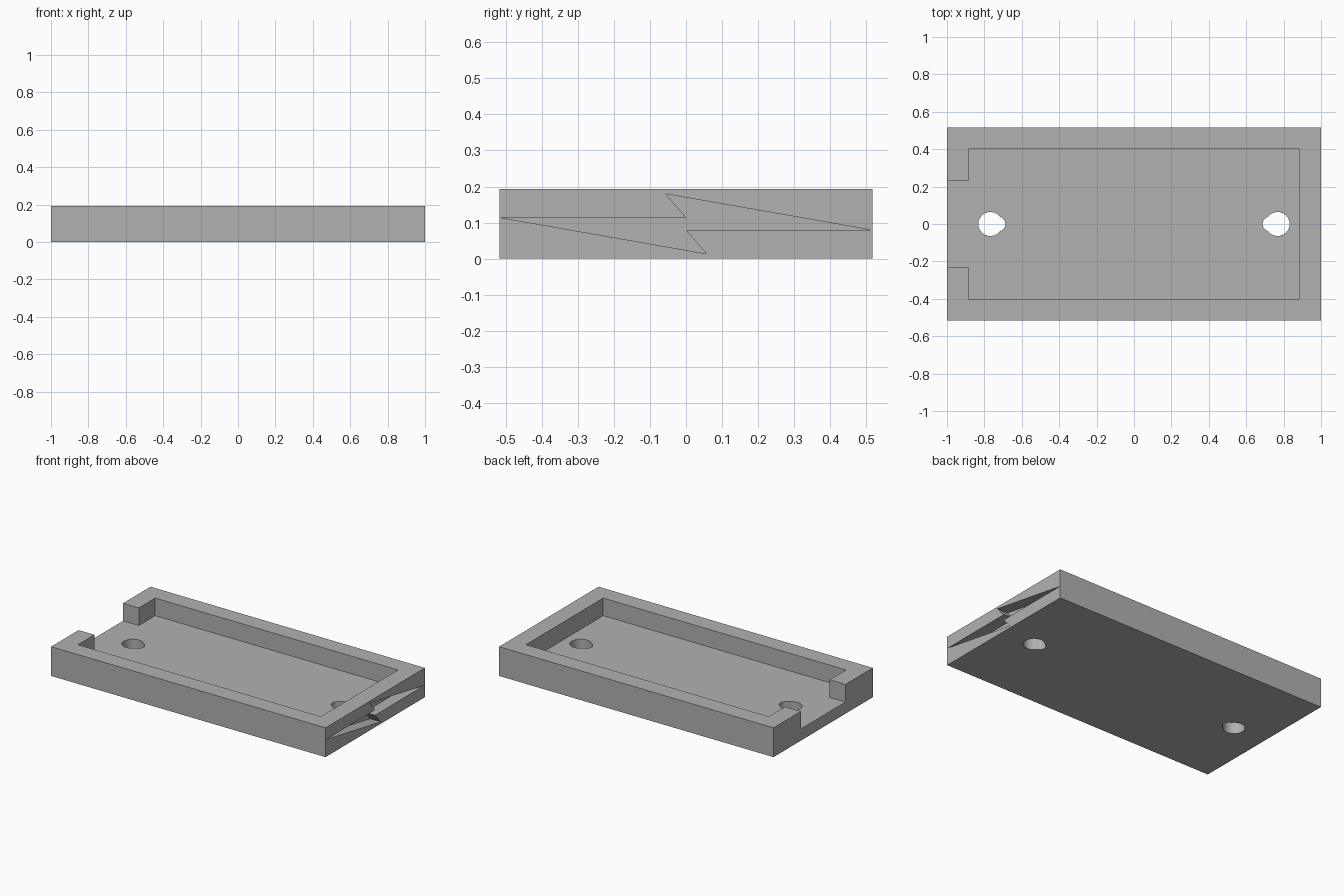
import bpy
import bmesh
from math import radians
from mathutils import Vector

cube = bpy.data.objects.get("Cube")
if cube:
    bpy.data.objects.remove(cube, do_unlink=True)

LENGTH, WIDTH, HEIGHT = 2.0, 1.034, 0.193
WALL, FLOOR, OUTLET = 0.115, 0.077, 0.232
OVER = 0.1  # how far cutters reach past the body

grey = bpy.data.materials.new("plain grey")
grey.use_nodes = True
colour = (0.445, 0.445, 0.445, 1.0)
grey.diffuse_color = colour
grey.node_tree.nodes["Principled BSDF"].inputs["Base Color"].default_value = colour


def prism(name, points, along):
    """Extrude a closed outline of 3D points along a vector."""
    bm = bmesh.new()
    face = bm.faces.new([bm.verts.new(p) for p in points])
    made = bmesh.ops.extrude_face_region(bm, geom=[face])["geom"]
    bmesh.ops.translate(bm, vec=Vector(along),
                        verts=[g for g in made if isinstance(g, bmesh.types.BMVert)])
    bmesh.ops.recalc_face_normals(bm, faces=bm.faces)
    mesh = bpy.data.meshes.new(name)
    bm.to_mesh(mesh)
    bm.free()
    mesh.materials.append(grey)
    obj = bpy.data.objects.new(name, mesh)
    bpy.context.collection.objects.link(obj)
    return obj


def cut(body, cutter):
    """Subtract a cutter from the body and discard it."""
    cutter.hide_render = True
    bpy.context.view_layer.objects.active = body
    mod = body.modifiers.new("cut", 'BOOLEAN')
    mod.operation = 'DIFFERENCE'
    mod.solver = 'EXACT'
    mod.object = cutter
    bpy.ops.object.modifier_apply(modifier=mod.name)
    bpy.data.objects.remove(cutter, do_unlink=True)


def bore(x, radius):
    """Round cutter standing through the floor."""
    bpy.ops.mesh.primitive_cylinder_add(vertices=48, radius=radius, depth=1, location=(x, 0, 0))
    return bpy.context.object


# Tray body
hx, hy = LENGTH / 2, WIDTH / 2
tray = prism("tray", [(-hx, -hy, 0), (hx, -hy, 0), (hx, hy, 0), (-hx, hy, 0)], (0, 0, HEIGHT))

# Pocket with an outlet through the right end wall
ix, iy = hx - WALL, hy - WALL
half = [(ix, iy), (-ix, iy), (-ix, OUTLET), (-hx - OVER, OUTLET)]
outline = half + [(x, -y) for x, y in reversed(half)]
cut(tray, prism("pocket_cutter", [(x, y, FLOOR) for x, y in outline], (0, 0, HEIGHT)))

# Keyhole mounting holes, narrow ends towards the middle
for side in (-1, 1):
    cut(tray, bore(side * 0.768, 0.064))
    cut(tray, bore(side * 0.728, 0.04))

# Zigzag recess in the left end, point symmetric about its centre
zigzag = [(-0.513, 0.017), (0.0, 0.018), (-0.057, 0.083)]
zigzag += [(-y, -z) for y, z in zigzag]
cut(tray, prism("zigzag_cutter",
                [(hx - 0.077, y, HEIGHT / 2 + z) for y, z in zigzag], (0.077 + OVER, 0, 0)))

# Smooth bores, sharp corners elsewhere
bpy.ops.object.select_all(action='DESELECT')
tray.select_set(True)
bpy.context.view_layer.objects.active = tray
bpy.ops.object.shade_smooth_by_angle(angle=radians(30))
